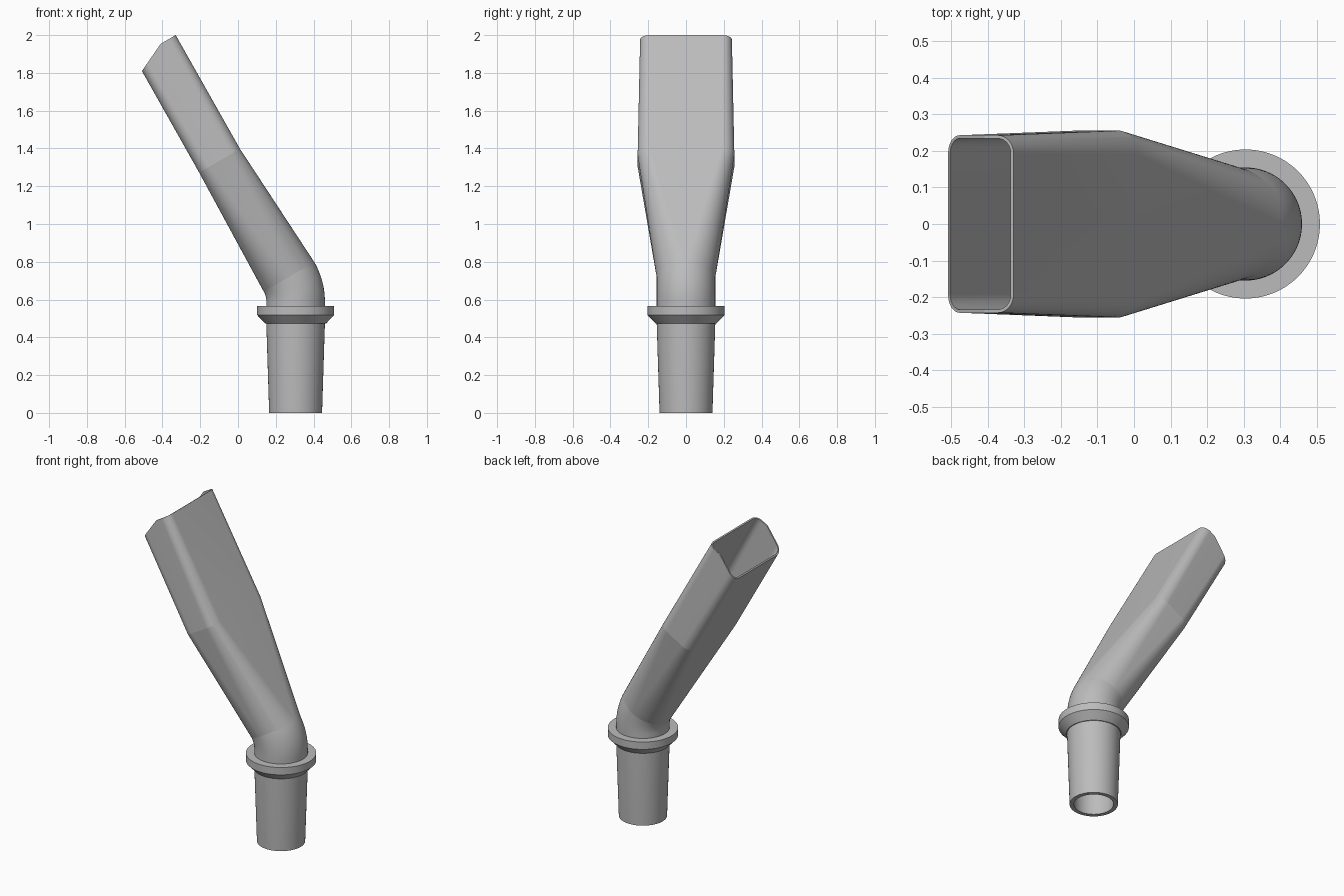
import bpy
import bmesh
from math import sin, cos, pi, radians

cube = bpy.data.objects.get("Cube")
if cube:
    bpy.data.objects.remove(cube)

AXIS_X = 0.305    # centre of the upright stem
STEPS = 24        # segments per quarter turn

grey = bpy.data.materials.new("plain_grey")
grey.use_nodes = True
COLOUR = (0.5, 0.5, 0.5, 1)
grey.diffuse_color = COLOUR
grey.node_tree.nodes["Principled BSDF"].inputs["Base Color"].default_value = COLOUR


def section(x, z, tilt, half_depth, half_width, radius, wall, inset, cut=0):
    """Rounded rectangle across the tube; a circle when all three sizes match."""
    d = wall if inset else 0
    hu, hy, r = half_depth - d, half_width - d, radius - d
    fold = min(0.033, hu - r)
    flat = []
    for k, (su, sy) in enumerate([(1, 1), (-1, 1), (-1, -1), (1, -1)]):
        if k == 3:
            flat.append((fold, -hy))
        for j in range(STEPS + 1):
            a = (k + j / STEPS) * pi / 2
            flat.append((su * (hu - r) + r * cos(a), sy * (hy - r) + r * sin(a)))
        if k == 0:
            flat.append((fold, hy))
    ring = []
    for u, y in flat:
        w = -cut * max(0, fold - u)       # slanted part of the mouth
        ring.append((x + u * cos(tilt) - w * sin(tilt), y,
                     z + u * sin(tilt) + w * cos(tilt)))
    return ring


def loft_closed(name, rings):
    """Skin a loop of rings, the last one joining the first."""
    bm = bmesh.new()
    loops = [[bm.verts.new(p) for p in ring] for ring in rings]
    n = len(rings[0])
    for a, b in zip(loops, loops[1:] + loops[:1]):
        for i in range(n):
            j = (i + 1) % n
            bm.faces.new((a[i], a[j], b[j], b[i]))
    bmesh.ops.remove_doubles(bm, verts=bm.verts, dist=0.00001)
    bmesh.ops.recalc_face_normals(bm, faces=bm.faces)
    mesh = bpy.data.meshes.new(name)
    bm.to_mesh(mesh)
    bm.free()
    mesh.materials.append(grey)
    obj = bpy.data.objects.new(name, mesh)
    bpy.context.collection.objects.link(obj)
    bpy.ops.object.select_all(action='DESELECT')
    obj.select_set(True)
    bpy.context.view_layer.objects.active = obj
    bpy.ops.object.shade_smooth_by_angle(angle=radians(6))
    return obj


def round_station(x, z, tilt, r, wall=0.025):
    return (x, z, tilt, r, r, r, wall)


# Tapered stem
stations = [round_station(AXIS_X, 0, 0, 0.14),
            round_station(AXIS_X, 0.47, 0, 0.155)]

# Elbow bending towards the mouth
BEND, ELBOW_Z, PIPE = 0.26, 0.59, 0.155
for i in range(13):
    t = radians(30) * i / 12
    stations.append(round_station(AXIS_X - BEND * (1 - cos(t)),
                                  ELBOW_Z + BEND * sin(t), t, PIPE))

# Flattened spout: widest part, then mouth
stations.append((-0.0975, 1.335, radians(30), 0.125, 0.256, 0.065, 0.014))
mouth = (-0.438, 1.9375, radians(30), 0.125, 0.243, 0.05, 0.009)

outer = [section(*s, False) for s in stations] + [section(*mouth, False, 0.475)]
inner = [section(*s, True) for s in stations] + [section(*mouth, True, 0.475)]
loft_closed("hollow_spout", outer + inner[::-1])

# Collar ring with a bevelled underside
profile = [(0.15, 0.472), (0.16, 0.472), (0.204, 0.518), (0.204, 0.565), (0.15, 0.565)]
loft_closed("collar", [section(*round_station(AXIS_X, z, 0, r), False)
                       for r, z in profile])
